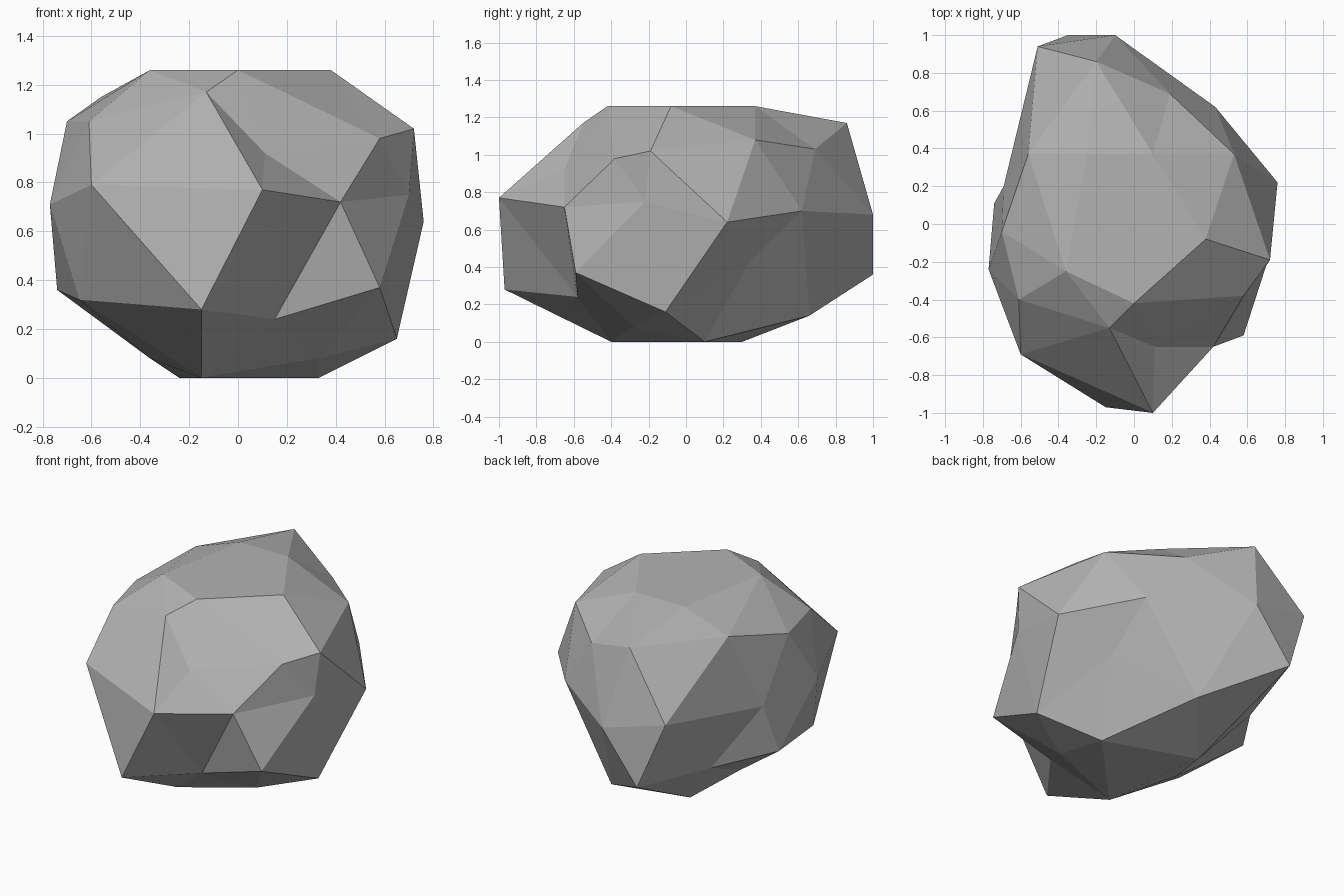
import bpy
import bmesh
from mathutils import Vector

cube = bpy.data.objects.get("Cube")
if cube:
    bpy.data.objects.remove(cube, do_unlink=True)

# Corner points of the boulder, in hundredths of a unit, grouped by region
CROWN = {
    "crown_left": (38, -8, 126), "crown_front": (0, -42, 126),
    "crown_right": (-36, -25, 126), "crown_back": (10, 37, 126),
    "crown_rear": (-25, 37, 126),
}
SHOULDER = {
    "brow": (-13, -55, 117), "brow_low": (11, -65, 92),
    "left_peak": (72, -19, 102), "left_step": (58, -38, 98),
    "left_rear": (53, 37, 108), "back_left": (19, 69, 103),
    "back_peak": (-20, 86, 117), "right_rear": (-56, 37, 115),
    "right_peak": (-70, -4, 105), "right_front": (-61, -40, 105),
}
WAIST = {
    "nose": (10, -100, 77), "cheek_right": (-60, -69, 79),
    "cheek_left": (42, -65, 72), "left_inner": (70, -22, 75),
    "left_bulge": (76, 22, 64), "left_back": (43, 62, 70),
    "tail": (-10, 100, 68), "tail_right": (-51, 94, 78),
    "right_hollow": (-69, 20, 67), "right_bulge": (-77, -24, 71),
}
SKIRT = {
    "chin": (-15, -97, 28), "notch": (15, -58, 24),
    "jaw_left": (58, -59, 37), "foot_left": (65, -11, 16),
    "left_hollow": (45, 34, 43), "tail_low": (-35, 100, 36),
    "hip_right": (-50, 46, 32), "hip_front": (-74, 11, 36),
    "jaw_right": (-65, -37, 32),
}
BASE = {
    "base_front": (-15, -40, 0), "base_left": (33, 10, 0),
    "base_back": (-24, 30, 0), "under_front": (33, -28, 8),
    "under_right": (-36, -4, 8), "under_back": (7, 66, 14),
}

# Chains of corners that must be joined by ridges
RIDGES = [
    ("crown_front", "brow", "nose", "cheek_left", "notch", "chin", "nose"),
    ("brow", "brow_low", "nose"),
    ("brow_low", "cheek_left", "left_step", "left_peak", "crown_left"),
    ("cheek_left", "jaw_left", "notch"),
    ("cheek_left", "left_inner", "jaw_left", "foot_left"),
    ("foot_left", "left_bulge", "left_peak"),
    ("foot_left", "under_front", "base_front", "chin"),
    ("chin", "jaw_right", "cheek_right", "chin"),
    ("left_bulge", "left_back", "tail", "tail_low"),
    ("tail_low", "tail_right", "back_peak", "back_left", "left_rear"),
    ("right_front", "cheek_right"),
    ("right_bulge", "hip_front", "jaw_right"),
    ("right_peak", "right_rear", "tail_right", "right_hollow"),
    ("right_hollow", "hip_front", "hip_right", "tail_low"),
    ("base_back", "under_right", "hip_front"),
    ("tail_low", "under_back", "tail"),
]

HALF = Vector((0.77, 1.0, 0.63))


def unit_direction(p):
    """Place a corner on a unit ball so every corner joins the hull."""
    return Vector((p.x / HALF.x, p.y / HALF.y, (p.z - HALF.z) / HALF.z)).normalized()


def force_ridge(bm, a, b):
    """Turn the edge crossing the ridge a-b so that it runs along it."""
    if bm.edges.get((a, b)):
        return
    for edge in list(bm.edges):
        around = {v for f in edge.link_faces for v in f.verts}
        if around - set(edge.verts) == {a, b}:
            bmesh.utils.edge_rotate(edge, True)
            return


# Skin the corners as a ball, then move each one to its place
bm = bmesh.new()
corners, places = {}, {}
for region in (CROWN, SHOULDER, WAIST, SKIRT, BASE):
    for name, hundredths in region.items():
        places[name] = Vector(hundredths) / 100
        corners[name] = bm.verts.new(unit_direction(places[name]))
bmesh.ops.convex_hull(bm, input=list(bm.verts))
for name, vert in corners.items():
    vert.co = places[name]

# Ridges
for chain in RIDGES:
    for first, second in zip(chain, chain[1:]):
        force_ridge(bm, corners[first], corners[second])
bmesh.ops.recalc_face_normals(bm, faces=list(bm.faces))

# Boulder object, flat shaded
mesh = bpy.data.meshes.new("boulder")
bm.to_mesh(mesh)
bm.free()
boulder = bpy.data.objects.new("boulder", mesh)
bpy.context.collection.objects.link(boulder)

# Stone colour
stone = bpy.data.materials.new("grey_stone")
stone.use_nodes = True
colour = (0.45, 0.45, 0.45, 1)
stone.diffuse_color = colour
stone.node_tree.nodes["Principled BSDF"].inputs["Base Color"].default_value = colour
mesh.materials.append(stone)
